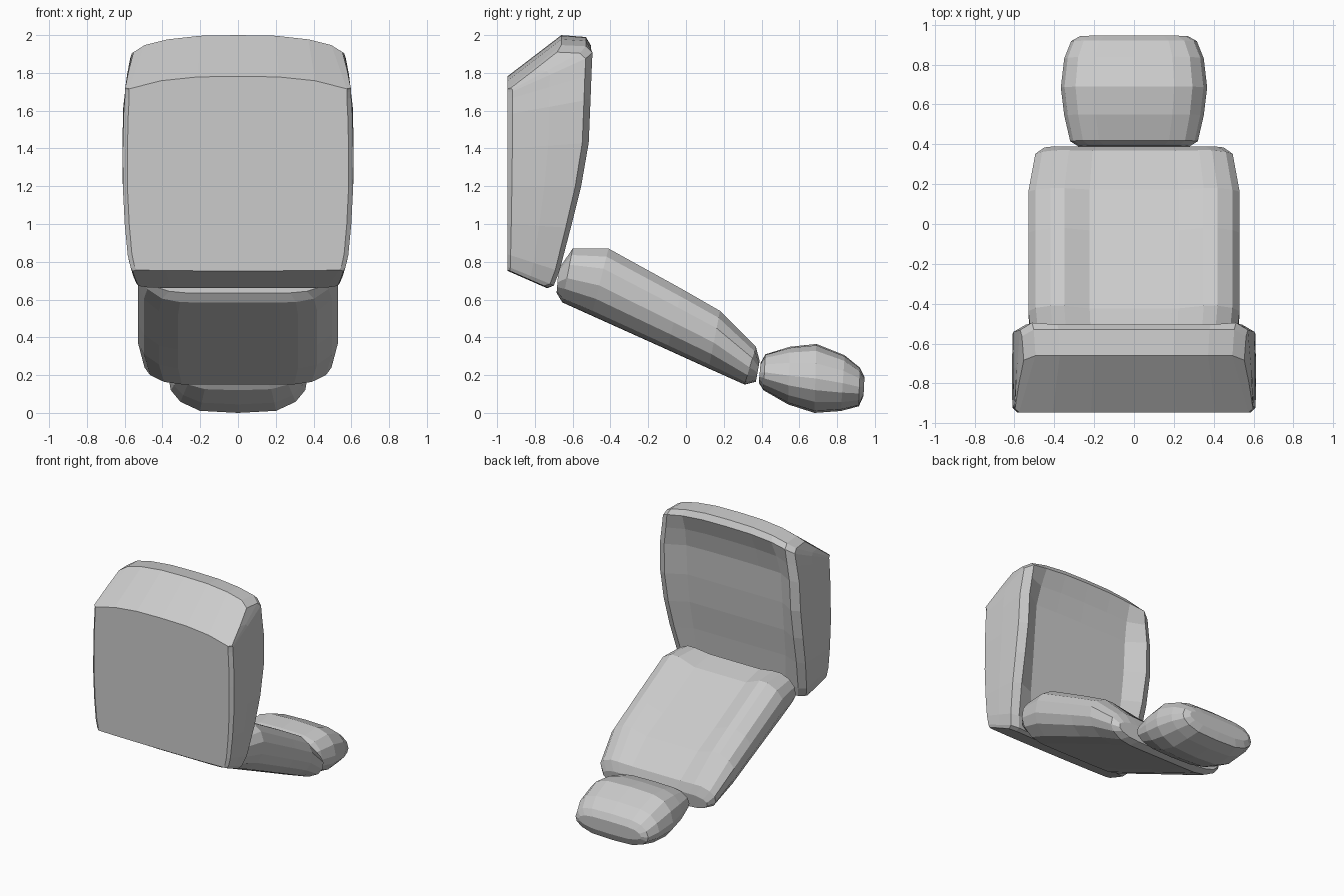
import bpy, bmesh


def loft(name, half, stations):
    """Loft a mirrored half section through stations.
    half: (u across, v bottom-to-top, recess weight), from bottom centre to top centre.
    station: (bottom yz, top yz, bottom half width, top half width, recess, edge rise)."""
    bm = bmesh.new()
    m = len(half)
    n = 2 * m - 2
    ring_def = half + [(-u, v, k) for u, v, k in reversed(half[1:-1])]
    rings = []
    for (by, bz), (ty, tz), w0, w1, recess, bow in stations:
        ring = []
        for u, v, k in ring_def:
            w = w0 + (w1 - w0) * v
            t = v - recess * k
            ring.append(bm.verts.new((u * w, by + (ty - by) * t,
                                      bz + (tz - bz) * t + bow * abs(u) ** 3)))
        rings.append(ring)
    for a, b in zip(rings, rings[1:]):
        for i in range(n):
            j = (i + 1) % n
            bm.faces.new((a[i], a[j], b[j], b[i]))
    # close both ends with strips running bottom to top
    for r in (rings[0], rings[-1]):
        for i in range(m // 2):
            for s in (1, -1):
                ids = dict.fromkeys(q * s % n for q in (i, i + 1, m - 2 - i, m - 1 - i))
                if len(ids) > 2:
                    bm.faces.new([r[q] for q in ids])
    bmesh.ops.recalc_face_normals(bm, faces=bm.faces)
    mesh = bpy.data.meshes.new(name)
    bm.to_mesh(mesh)
    bm.free()
    ob = bpy.data.objects.new(name, mesh)
    bpy.context.collection.objects.link(ob)
    return ob


# seat cushion: flat underside facing front, hollow between side bolsters
F = -0.945
loft("seat_cushion",
     [(0, 0, 0), (0.36, 0, 0), (0.68, 0, 0), (0.96, 0, 0), (1, 0.06, 0), (1, 0.5, 0),
      (0.99, 0.92, 0), (0.89, 1, 0), (0.67, 1, 1), (0.36, 1, 1), (0, 1, 1)],
     [((F, 0.752), (-0.735, 0.66), 0.56, 0.53, 0.0, 0.005),
      ((F, 0.77), (-0.70, 0.67), 0.57, 0.54, 0.02, 0.005),
      ((F, 0.84), (-0.67, 0.75), 0.585, 0.565, 0.08, 0),
      ((F, 1.0), (-0.61, 0.98), 0.60, 0.595, 0.16, 0),
      ((F, 1.2), (-0.555, 1.2), 0.61, 0.61, 0.19, 0),
      ((F, 1.4), (-0.515, 1.43), 0.61, 0.615, 0.21, 0),
      ((F, 1.6), (-0.505, 1.68), 0.605, 0.61, 0.19, -0.02),
      ((F, 1.7), (-0.50, 1.83), 0.60, 0.59, 0.12, -0.04),
      ((F, 1.75), (-0.495, 1.95), 0.60, 0.575, 0.02, -0.06),
      ((F, 1.77), (-0.53, 1.99), 0.60, 0.565, 0, -0.07),
      ((F, 1.782), (-0.66, 2.0), 0.60, 0.555, 0, -0.075)])

# reclined backrest with raised side bolsters
loft("backrest",
     [(0, 0, 0), (0.42, 0, 0), (0.6, 0.005, 0), (0.79, 0.07, 0), (0.94, 0.25, 0),
      (1, 0.45, 0), (1, 0.7, 0), (0.93, 0.88, 0), (0.79, 1, 0), (0.66, 1, 0),
      (0.42, 1, 1), (0, 1, 1)],
     [((-0.685, 0.635), (-0.675, 0.76), 0.46, 0.46, 0, 0),
      ((-0.655, 0.585), (-0.60, 0.87), 0.51, 0.51, 0.06, 0),
      ((-0.50, 0.515), (-0.41, 0.87), 0.53, 0.53, 0.15, 0),
      ((-0.10, 0.335), (-0.02, 0.655), 0.53, 0.53, 0.15, 0),
      ((0.12, 0.235), (0.18, 0.54), 0.53, 0.53, 0.12, 0),
      ((0.31, 0.15), (0.37, 0.35), 0.495, 0.495, 0.02, 0),
      ((0.37, 0.165), (0.39, 0.275), 0.45, 0.45, 0, 0)])

# padded headrest
loft("headrest",
     [(0, 0, 0), (0.55, 0.03, 0), (0.83, 0.16, 0), (0.97, 0.33, 0), (1, 0.5, 0),
      (0.95, 0.72, 0), (0.8, 0.9, 0), (0.55, 0.98, 0), (0, 1, 0)],
     [((0.385, 0.16), (0.395, 0.265), 0.28, 0.28, 0, 0),
      ((0.41, 0.12), (0.42, 0.31), 0.32, 0.32, 0, 0),
      ((0.54, 0.045), (0.55, 0.35), 0.35, 0.35, 0, 0),
      ((0.68, 0.0), (0.69, 0.365), 0.367, 0.367, 0, 0),
      ((0.82, 0.01), (0.84, 0.305), 0.35, 0.35, 0, 0),
      ((0.915, 0.035), (0.92, 0.24), 0.315, 0.315, 0, 0),
      ((0.94, 0.09), (0.945, 0.19), 0.27, 0.27, 0, 0)])
